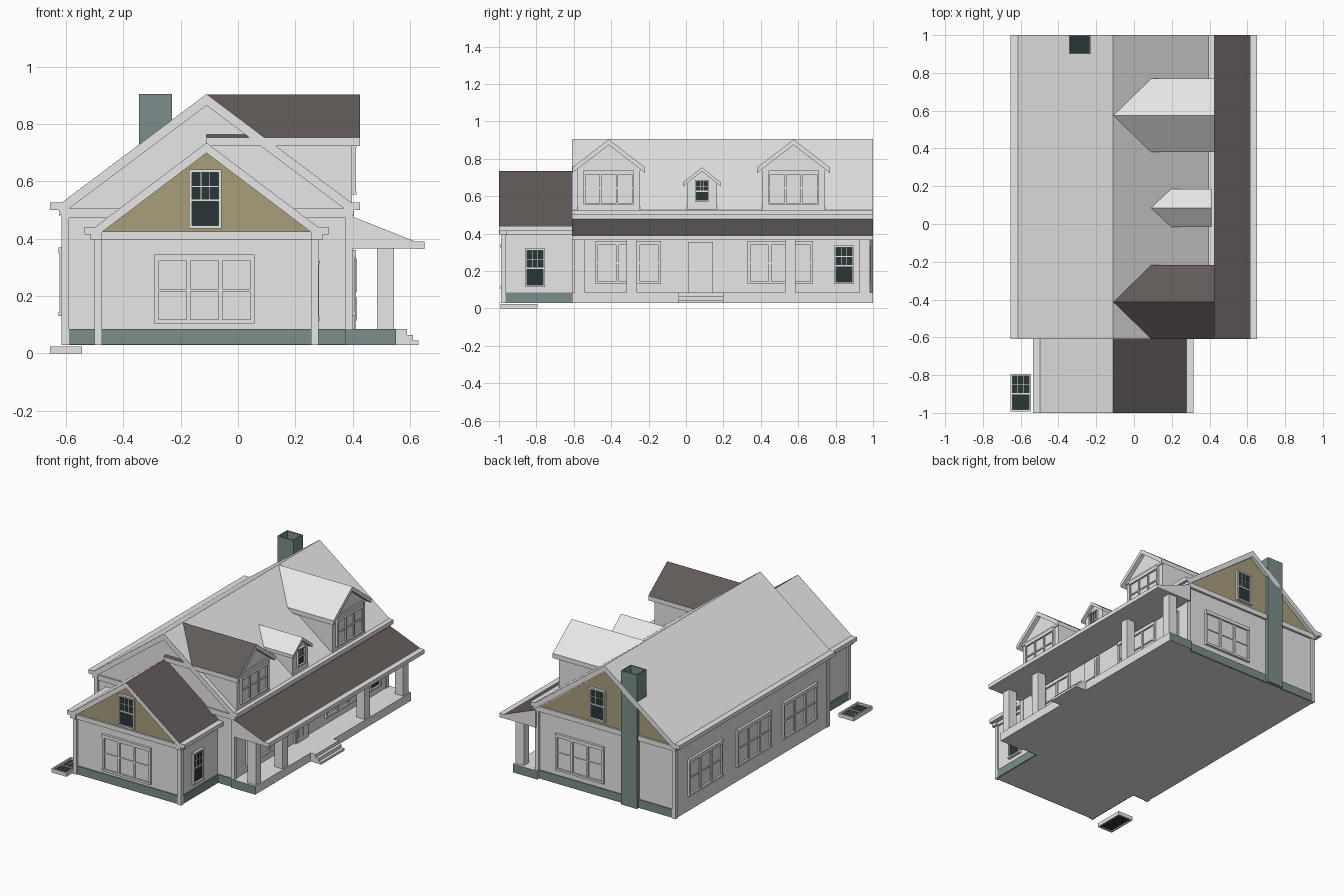
import bpy, bmesh, math
from mathutils import Matrix, Vector

if "Cube" in bpy.data.objects:
    bpy.data.objects.remove(bpy.data.objects["Cube"])


def material(name, rgb):
    m = bpy.data.materials.new(name)
    m.diffuse_color = (*rgb, 1)
    m.use_nodes = True
    m.node_tree.nodes["Principled BSDF"].inputs["Base Color"].default_value = m.diffuse_color
    return m


LIGHT, SHINGLE, STONE, OLIVE, GLASS = range(5)
MATS = [material("pale_grey", (0.80, 0.80, 0.80)),
        material("dark_shingle", (0.12, 0.105, 0.10)),
        material("teal_stone", (0.198, 0.275, 0.262)),
        material("olive_siding", (0.40, 0.345, 0.19)),
        material("dark_glass", (0.022, 0.039, 0.039))]


def finish(name, bm, rule=None):
    bmesh.ops.recalc_face_normals(bm, faces=bm.faces)
    bm.normal_update()
    if rule:
        for f in bm.faces:
            f.material_index = rule(f.normal)
    me = bpy.data.meshes.new(name)
    bm.to_mesh(me)
    bm.free()
    for m in MATS:
        me.materials.append(m)
    ob = bpy.data.objects.new(name, me)
    bpy.context.collection.objects.link(ob)
    return ob


def add_box(bm, x, y, z, mat=LIGHT):
    c = [(a + b) / 2 for a, b in (x, y, z)]
    s = [b - a for a, b in (x, y, z)]
    vs = bmesh.ops.create_cube(bm, size=1, matrix=Matrix.Translation(c) @ Matrix.Diagonal((*s, 1)))["verts"]
    for f in {f for v in vs for f in v.link_faces}:
        f.material_index = mat


def box(name, x, y, z, mat=LIGHT, rule=None):
    bm = bmesh.new()
    add_box(bm, x, y, z, mat)
    return finish(name, bm, rule)


def prism(name, pts, axis, a, b, rule):
    """Extrude a profile (horizontal, z) along x or y."""
    bm = bmesh.new()
    place = (lambda p: (p[0], a, p[1])) if axis == "y" else (lambda p: (a, p[0], p[1]))
    face = bm.faces.new([bm.verts.new(place(p)) for p in pts])
    ext = bmesh.ops.extrude_face_region(bm, geom=[face])["geom"]
    d = Vector((0, b - a, 0) if axis == "y" else (b - a, 0, 0))
    bmesh.ops.translate(bm, vec=d, verts=[g for g in ext if isinstance(g, bmesh.types.BMVert)])
    return finish(name, bm, rule)


def plain(mat):
    return lambda n: mat


def gable_roof(name, c, half, ridge, slope, t, axis, a, b, rule=plain(LIGHT)):
    e = ridge - slope * half
    prism(name, [(c - half, e), (c, ridge), (c + half, e),
                 (c + half, e - t), (c, ridge - t), (c - half, e - t)], axis, a, b, rule)


def gable_wall(name, x0, x1, z0, c, peak, slope, axis, a, b, mat=LIGHT):
    zl, zr = peak - slope * (c - x0), peak - slope * (x1 - c)
    prism(name, [(x0, z0), (x1, z0), (x1, zr), (c, peak), (x0, zl)], axis, a, b, plain(mat))


FRONT, RIGHT, BACK, LEFT = [Matrix.Rotation(math.radians(d), 4, "Z") for d in (0, 90, 180, -90)]
UP = Matrix.Rotation(math.radians(-90), 4, "X")


def window(name, pos, facing, w, h, n=1, pane=LIGHT, border=0.014):
    """Double-hung sashes in a casing; local x across, -y outward, z up."""
    bm = bmesh.new()
    head = 0.022 if n > 1 else border
    add_box(bm, (-w / 2, w / 2), (-0.016, 0.006), (h - head, h))
    add_box(bm, (-w / 2, w / 2), (-0.016, 0.006), (0, border))
    add_box(bm, (-w / 2 + 0.002, w / 2 - 0.002), (-0.004, 0.002), (0.002, h - 0.002), pane)
    unit = (w - border) / n
    for i in range(n + 1):
        x = -w / 2 + i * unit
        add_box(bm, (x, x + border), (-0.013, 0.005), (0.002, h - 0.002))
    mid = h * 0.48
    for i in range(n):
        x0 = -w / 2 + i * unit + border
        x1 = x0 + unit - border
        add_box(bm, (x0, x1), (-0.010, 0), (mid - 0.004, mid + 0.004))
        if pane == GLASS:
            for k in (1, 2):
                x = x0 + (x1 - x0) * k / 3
                add_box(bm, (x - 0.0015, x + 0.0015), (-0.007, 0), (mid, h - border))
            z = (mid + h - border) / 2
            add_box(bm, (x0, x1), (-0.007, 0), (z - 0.0015, z + 0.0015))
    bm.transform(Matrix.Translation(pos) @ facing)
    finish(name, bm)


# Main house body, foundation and roof
C = -0.11
gable_wall("main_walls", -0.61, 0.395, 0.03, C, 0.867, 0.75, "y", -0.595, 0.975)
box("main_foundation", (-0.60, 0.39), (-0.602, 0.982), (0.031, 0.085), STONE)
gable_roof("main_roof", C, 0.515, 0.905, 0.75, 0.04, "y", -0.61, 1.0)
prism("back_gable_siding", [(-0.58, 0.505), (0.36, 0.505), (C, 0.862)], "y", 0.97, 0.98, plain(OLIVE))
for side, x0, x1, g0, g1 in (("left", -0.615, -0.59, -0.655, -0.61), ("right", 0.375, 0.40, 0.39, 0.425)):
    box(side + "_main_gutter", (g0, g1), (-0.61, 1.0), (0.50, 0.526))
    box(side + "_main_frieze", (x0, x1), (-0.604, 0.984), (0.47, 0.50))
    for end, y0, y1 in (("front", -0.607, -0.58), ("back", 0.96, 0.987)):
        box(f"{side}_{end}_main_corner", (x0, x1), (y0, y1), (0.03, 0.50))
for end, y0, y1 in (("front", -0.606, -0.59), ("back", 0.97, 0.99)):
    box(end + "_main_gable_board", (-0.612, 0.398), (y0, y1), (0.472, 0.505))

# Front wing
gable_wall("wing_walls", -0.49, 0.27, 0.03, C, 0.702, 0.756, "y", -0.975, -0.59)
box("wing_foundation", (-0.498, 0.278), (-0.982, -0.60), (0.031, 0.085), STONE)
gable_roof("wing_roof", C, 0.395, 0.735, 0.756, 0.036, "y", -1.0, -0.59,
           lambda n: SHINGLE if n.x > 0.3 and n.z > 0.3 else LIGHT)
prism("wing_gable_siding", [(-0.475, 0.425), (0.255, 0.425), (C, 0.700)], "y", -0.982, -0.97, plain(OLIVE))
box("wing_gable_board", (-0.50, 0.28), (-0.992, -0.97), (0.395, 0.425))
for side, s in (("left", -1), ("right", 1)):
    span = lambda p, q: tuple(sorted((C + s * p, C + s * q)))
    box(side + "_wing_gutter", span(0.38, 0.425), (-1.0, -0.60), (0.415, 0.441))
    box(side + "_wing_frieze", span(0.365, 0.392), (-0.99, -0.60), (0.395, 0.42))
    box(side + "_wing_eave_return", span(0.365, 0.405), (-0.998, -0.96), (0.395, 0.43))
    box(side + "_wing_corner", span(0.365, 0.39), (-0.988, -0.965), (0.03, 0.40))

# Dormers on the right slope
for name, y, top in (("front", -0.413, SHINGLE), ("rear", 0.575, LIGHT)):
    gable_roof(name + "_dormer_roof", y, 0.195, 0.904, 0.77, 0.03, "x", C, 0.425,
               lambda n, top=top: top if n.z > 0.3 else LIGHT)
    gable_wall(name + "_dormer_walls", y - 0.168, y + 0.168, 0.50, y, 0.876, 0.77, "x", 0.0, 0.398)
    box(name + "_dormer_board", (0.39, 0.405), (y - 0.17, y + 0.17), (0.738, 0.755))
    window(name + "_dormer_window", (0.398, y, 0.555), RIGHT, 0.27, 0.183, 3, border=0.01)
gable_roof("small_dormer_roof", 0.085, 0.10, 0.755, 0.80, 0.022, "x", 0.08, 0.41)
gable_wall("small_dormer_walls", 0.005, 0.165, 0.50, 0.085, 0.735, 0.80, "x", 0.1, 0.39)
window("small_dormer_window", (0.39, 0.085, 0.572), RIGHT, 0.075, 0.116, 1, GLASS, 0.008)

# Porch: deck with stone ends, steps, columns and lean-to roof
box("porch_deck", (0.375, 0.552), (-0.61, 1.0), (0.03, 0.085),
    rule=lambda n: STONE if abs(n.y) > 0.5 else LIGHT)
for i, (x, z) in enumerate(((0.59, 0.085), (0.61, 0.065), (0.63, 0.045))):
    box(f"porch_step_{i}", (0.54, x), (-0.04, 0.20), (0.03, z))
for i, y in enumerate((-0.567, -0.29, 0.557, 0.955)):
    box(f"porch_column_{i}", (0.485, 0.545), (y - 0.028, y + 0.028), (0.08, 0.37))
prism("porch_roof", [(0.39, 0.477), (0.40, 0.477), (0.618, 0.391), (0.618, 0.366), (0.39, 0.366)],
      "y", -0.61, 1.0, lambda n: SHINGLE if n.z > 0.3 and n.x > 0.1 else LIGHT)
box("porch_gutter", (0.615, 0.65), (-0.61, 1.0), (0.365, 0.391))

# Front door with upper light and two lower panels
box("door_frame", (0.39, 0.408), (0.012, 0.145), (0.08, 0.355))
box("door_leaf", (0.40, 0.412), (0.024, 0.133), (0.085, 0.345))
box("door_light", (0.41, 0.416), (0.037, 0.12), (0.215, 0.332))
for i, y in enumerate((0.037, 0.083)):
    box(f"door_panel_{i}", (0.41, 0.416), (y, y + 0.037), (0.115, 0.195))

# Chimney with a hollow top
bm = bmesh.new()
add_box(bm, (-0.345, -0.23), (0.90, 1.0), (0.03, 0.905), STONE)
cap = max(bm.faces, key=lambda f: f.calc_center_median().z)
bmesh.ops.inset_region(bm, faces=[cap], thickness=0.012)
low = bmesh.ops.extrude_discrete_faces(bm, faces=[cap])["faces"][0]
rim = [e.verts[:] for e in low.edges]
bmesh.ops.translate(bm, vec=(0, 0, -0.07), verts=low.verts)
bmesh.ops.recalc_face_normals(bm, faces=bm.faces)
low.material_index = GLASS
finish("chimney", bm)

# Triple windows
window("wing_triple_window", (-0.117, -0.975, 0.105), FRONT, 0.35, 0.24, 3)
window("back_triple_window", (0.08, 0.975, 0.12), BACK, 0.35, 0.24, 3)
for i, y in enumerate((0.68, 0.18, -0.295)):
    window(f"left_triple_window_{i}", (-0.61, y, 0.13), LEFT, 0.35, 0.24, 3)
for i, y in enumerate((-0.31, 0.505)):
    window(f"porch_triple_window_{i}", (0.395, y, 0.13), RIGHT, 0.35, 0.23, 3)

# Single dark windows, including the loose one lying on the ground
window("wing_gable_window", (-0.114, -0.982, 0.435), FRONT, 0.114, 0.207, 1, GLASS, 0.011)
window("back_gable_window", (-0.05, 0.98, 0.525), BACK, 0.114, 0.207, 1, GLASS, 0.011)
window("wing_side_window", (0.27, -0.807, 0.115), RIGHT, 0.108, 0.207, 1, GLASS, 0.011)
window("porch_single_window", (0.395, 0.845, 0.13), RIGHT, 0.108, 0.207, 1, GLASS, 0.011)
window("loose_window", (-0.60, -0.993, 0.008), UP, 0.11, 0.198, 1, GLASS, 0.011)
box("loose_window_rim_left", (-0.655, -0.645), (-0.993, -0.795), (0, 0.025))
box("loose_window_rim_right", (-0.555, -0.545), (-0.993, -0.795), (0, 0.025))
box("loose_window_rim_front", (-0.655, -0.545), (-0.993, -0.983), (0, 0.025))
box("loose_window_rim_back", (-0.655, -0.545), (-0.805, -0.795), (0, 0.025))
